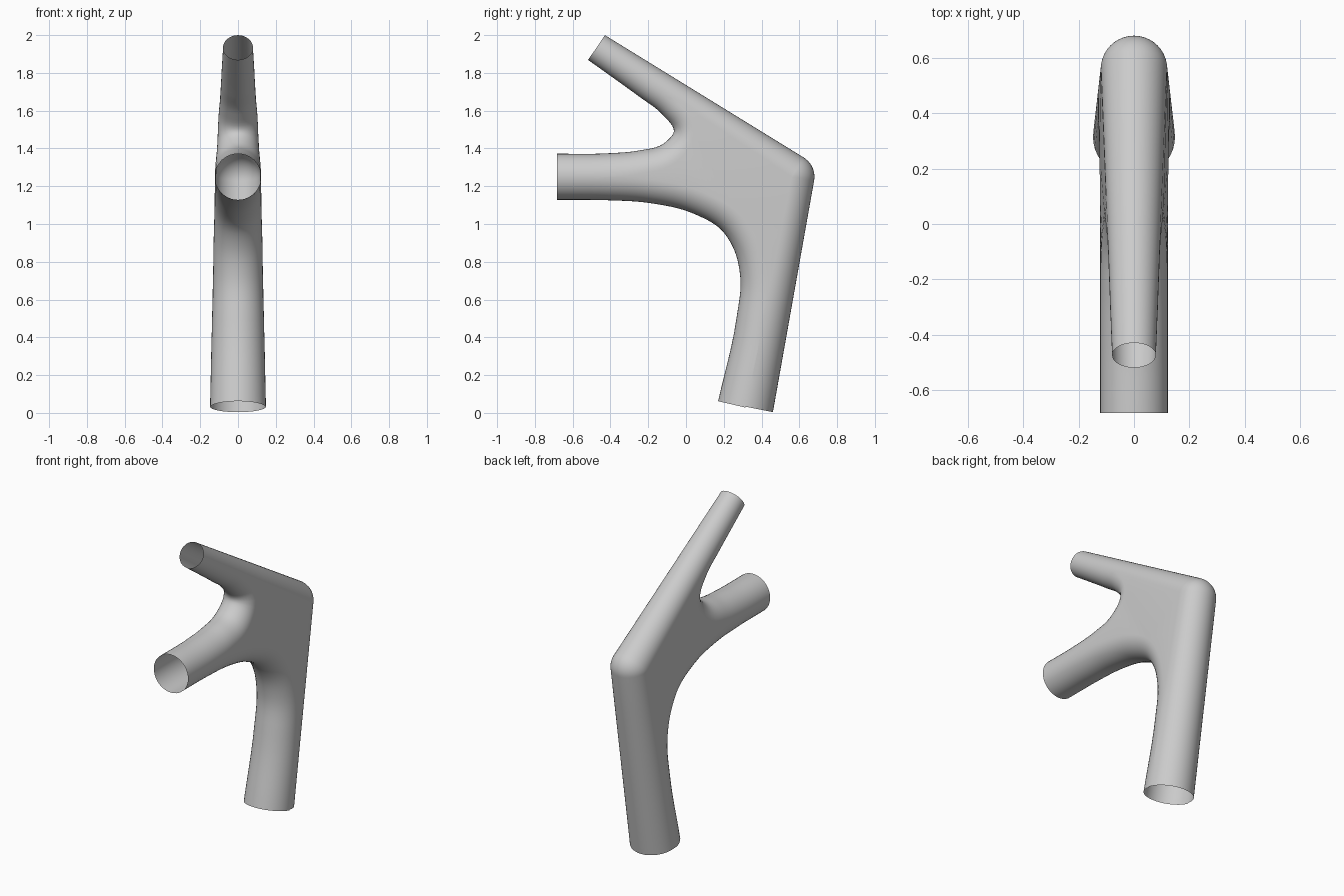
import bpy, bmesh, math
from mathutils import Vector

cube = bpy.data.objects.get("Cube")
if cube:
    bpy.data.objects.remove(cube, do_unlink=True)

grey = bpy.data.materials.new("light_grey")
grey.use_nodes = True
colour = (0.6, 0.6, 0.6, 1)
grey.diffuse_color = colour
grey.node_tree.nodes["Principled BSDF"].inputs["Base Color"].default_value = colour

SUB = 6    # samples per fillet segment
ROLL = 10  # steps around each quarter-round edge

# Tube axes in the side plane (y, z), with radii at each end
elbow, elbow_r = Vector((0.56, 1.25)), 0.12
leg_end, leg_r = Vector((0.315, 0.033)), 0.148
arm_end, arm_r = Vector((-0.475, 1.935)), 0.079

# Concave edges: (y, z, edge radius), each with its middle point at the crotch
upper_edge = [(-0.519, 1.869, 0.079), (-0.38, 1.77, 0.085), (-0.246, 1.673, 0.09),
              (-0.125, 1.58, 0.096), (-0.064, 1.49, 0.107), (-0.12, 1.425, 0.118),
              (-0.25, 1.389, 0.122), (-0.42, 1.374, 0.122), (-0.683, 1.372, 0.122)]
lower_edge = [(-0.683, 1.128, 0.122), (-0.42, 1.126, 0.122), (-0.2, 1.112, 0.122),
              (0.04, 1.055, 0.123), (0.19, 0.966, 0.125), (0.256, 0.86, 0.129),
              (0.288, 0.71, 0.132), (0.267, 0.5, 0.138), (0.17, 0.062, 0.148)]


def smooth_path(points):
    """Chord-scaled Hermite spline through the points, as (position, tangent)."""
    pts = [Vector(p) for p in points]
    last = len(pts) - 1
    gaps = [(b - a).length for a, b in zip(pts, pts[1:])]
    slopes = [(b - a) / g for a, b, g in zip(pts, pts[1:], gaps)]
    tans = [slopes[0]]
    for i in range(1, last):
        g, h = gaps[i - 1], gaps[i]
        tans.append((slopes[i - 1] * h + slopes[i] * g) / (g + h))
    tans.append(slopes[-1])
    path = []
    for i in range(last):
        for k in range(SUB):
            t = k / SUB
            s = 1 - t
            path.append(pts[i] * (s * s * (1 + 2 * t)) + pts[i + 1] * (t * t * (3 - 2 * t))
                        + (tans[i] * s - tans[i + 1] * t) * (s * t * gaps[i]))
    path.append(pts[-1])
    return path


def fillet_rail(points):
    """Pairs of outer edge and inner (web) point, with the edge radius."""
    path = smooth_path(points)
    rail = []
    for i, p in enumerate(path):
        d = path[min(i + 1, len(path) - 1)] - path[max(i - 1, 0)]
        n = Vector((-d.y, d.x)).normalized()
        rail.append((p.xy, p.xy + n * p.z, p.z))
    return rail


def tube_rail(inner_points, end, end_r, normal):
    """Rail along a straight tapered tube, matched to the facing fillet."""
    axis = elbow - end
    rail = []
    for q in inner_points:
        t = max(0, min(1, (q - end).dot(axis) / axis.length_squared))
        r = end_r + (elbow_r - end_r) * t
        c = end + axis * t
        rail.append((c + normal * r, c, r))
    return rail


upper = fillet_rail(upper_edge)
lower = fillet_rail(lower_edge)
mid = len(upper) // 2

# Back rail: up the leg, round the elbow, out along the arm
leg_dir = (elbow - leg_end).normalized()
arm_dir = (arm_end - elbow).normalized()
leg_n = Vector((leg_dir.y, -leg_dir.x))
arm_n = Vector((arm_dir.y, -arm_dir.x))
leg_rail = tube_rail([p[1] for p in reversed(lower[mid:])], leg_end, leg_r, leg_n)
arm_rail = tube_rail([p[1] for p in reversed(upper[:mid + 1])], arm_end, arm_r, arm_n)
a0, a1 = (math.atan2(n.y, n.x) for n in (leg_n, arm_n))
elbow_rail = []
for k in range(ROLL + 1):
    a = a0 + (a1 - a0) * k / ROLL
    elbow_rail.append((elbow + Vector((math.cos(a), math.sin(a))) * elbow_r, elbow, elbow_r))
back = leg_rail + elbow_rail + arm_rail

bm = bmesh.new()


def rolled_strip(rail):
    """Quarter-round strip along a rail; returns its inner row of vertices."""
    rows = []
    for outer, inner, r in rail:
        row = []
        for k in range(ROLL + 1):
            a = math.pi / 2 * k / ROLL
            p = outer.lerp(inner, 1 - math.cos(a))
            row.append(bm.verts.new((r * math.sin(a) if k else 0, p.x, p.y)))
        rows.append(row)
    for ra, rb in zip(rows, rows[1:]):
        for k in range(ROLL):
            bm.faces.new((ra[k], ra[k + 1], rb[k + 1], rb[k]))
    return [row[-1] for row in rows]


def bridge(row_a, row_b):
    for i in range(len(row_a) - 1):
        bm.faces.new((row_a[i], row_a[i + 1], row_b[i + 1], row_b[i]))


back_in, upper_in, lower_in = (rolled_strip(r) for r in (back, upper, lower))

# Side web between the three rails
n_leg, n_arm = len(leg_rail), len(arm_rail)
bridge(back_in[:n_leg], lower_in[mid:][::-1])
bridge(upper_in[:mid + 1][::-1], back_in[-n_arm:])
bridge(lower_in[:mid + 1], upper_in[mid:][::-1])
bm.faces.new((back_in[n_leg - 1], back_in[n_leg], back_in[-n_arm],
              upper_in[mid], lower_in[mid]))

bmesh.ops.remove_doubles(bm, verts=bm.verts, dist=0.004)
bmesh.ops.dissolve_degenerate(bm, edges=bm.edges, dist=0.0005)
bmesh.ops.recalc_face_normals(bm, faces=bm.faces)
if sum(f.normal.x * f.calc_area() for f in bm.faces) < 0:
    bmesh.ops.reverse_faces(bm, faces=bm.faces)

mesh = bpy.data.meshes.new("branching_tube")
bm.to_mesh(mesh)
bm.free()
mesh.materials.append(grey)
tube = bpy.data.objects.new("branching_tube", mesh)
bpy.context.collection.objects.link(tube)

# Mirror the half shell across the side plane
mirror = tube.modifiers.new("mirror", 'MIRROR')
mirror.use_axis = (True, False, False)
mirror.merge_threshold = 0.0005

bpy.context.view_layer.objects.active = tube
tube.select_set(True)
bpy.ops.object.shade_smooth_by_angle(angle=math.radians(40))
